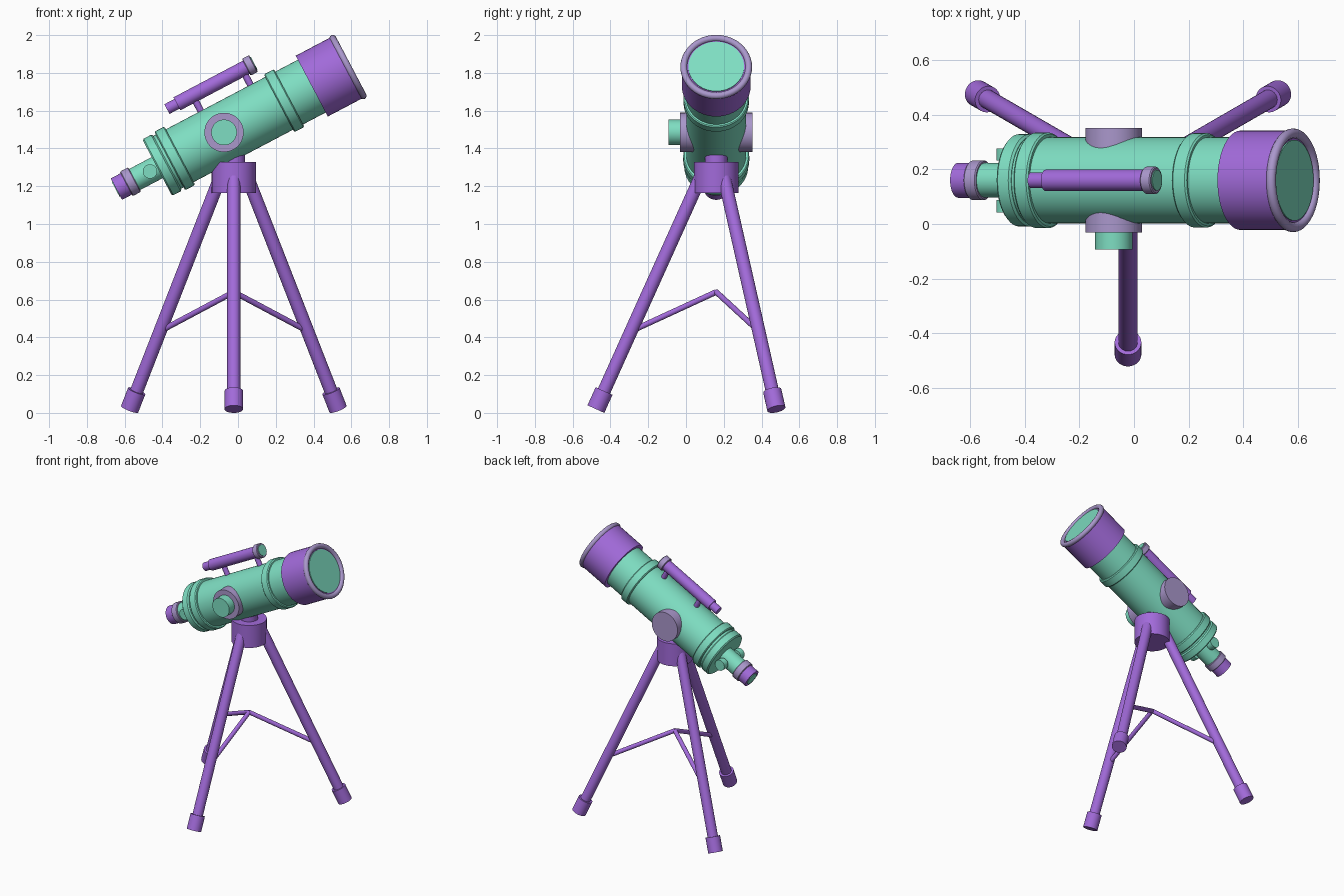
import bpy, bmesh, math
from mathutils import Matrix, Vector

if "Cube" in bpy.data.objects:
    bpy.data.objects.remove(bpy.data.objects["Cube"])


def mat(name, rgb):
    m = bpy.data.materials.new(name)
    m.diffuse_color = (*rgb, 1)
    m.use_nodes = True
    m.node_tree.nodes["Principled BSDF"].inputs["Base Color"].default_value = m.diffuse_color
    return m


GREEN = mat("mint green", (0.21, 0.73, 0.54))
PURPLE = mat("purple", (0.36, 0.145, 0.70))
LAVENDER = mat("pale lavender", (0.40, 0.31, 0.60))


def frame(origin, axis, up=(0, 0, 1)):
    """Matrix whose local z runs along axis and local x leans towards up."""
    z = Vector(axis).normalized()
    x = Vector(up) - z * Vector(up).dot(z)
    x = x.normalized() if x.length > 1e-4 else Vector((1, 0, 0))
    m = Matrix((x, z.cross(x), z)).transposed().to_4x4()
    m.translation = Vector(origin)
    return m


def lathe(name, profile, m, material, seg=48, closed=False):
    """Revolve (radius, height) points about local z of matrix m."""
    bm = bmesh.new()
    vs = [bm.verts.new((r, 0, h)) for r, h in profile]
    es = [bm.edges.new(p) for p in zip(vs, vs[1:])]
    if closed:
        es.append(bm.edges.new((vs[-1], vs[0])))
    bmesh.ops.spin(bm, geom=vs + es, cent=(0, 0, 0), axis=(0, 0, 1),
                   angle=2 * math.pi, steps=seg, use_merge=False)
    bmesh.ops.remove_doubles(bm, verts=bm.verts, dist=1e-5)
    bmesh.ops.recalc_face_normals(bm, faces=bm.faces)
    bm.transform(m)
    me = bpy.data.meshes.new(name)
    bm.to_mesh(me)
    bm.free()
    me.materials.append(material)
    ob = bpy.data.objects.new(name, me)
    bpy.context.collection.objects.link(ob)
    bpy.ops.object.select_all(action='DESELECT')
    ob.select_set(True)
    bpy.context.view_layer.objects.active = ob
    bpy.ops.object.shade_smooth_by_angle(angle=math.radians(35))
    return ob


def cyl(name, r, a, b, m, material, seg=48, bevel=0.0):
    lathe(name, [(0, a), (r - bevel, a), (r, a + bevel),
                 (r, b - bevel), (r - bevel, b), (0, b)], m, material, seg)


def rod(name, r, p, q, material, seg=24):
    p, q = Vector(p), Vector(q)
    cyl(name, r, 0, (q - p).length, frame(p, q - p), material, seg)


CY = 0.16
TILT = math.radians(27.8)
U = Vector((math.cos(TILT), 0, math.sin(TILT)))
N = Vector((-math.sin(TILT), 0, math.cos(TILT)))
O = Vector((-0.074, CY, 1.485))
T = frame(O, U)                       # main tube frame
F = frame(O + N * 0.25, U)            # finder frame
S = frame(O, (0, -1, 0))              # sideways frame

# Main tube with its bands
cyl("main_tube", 0.158, -0.39, 0.54, T, GREEN)
cyl("front_band", 0.173, 0.33, 0.39, T, GREEN, bevel=0.006)
cyl("rear_band", 0.175, -0.325, -0.265, T, GREEN, bevel=0.006)
cyl("rear_cell", 0.169, -0.40, -0.34, T, GREEN, bevel=0.008)

# Dew hood, front rim and lens
cyl("dew_hood", 0.182, 0.525, 0.744, T, PURPLE)
rim = [(0.172 + 0.018 * math.cos(a), 0.742 + 0.018 * math.sin(a))
       for a in (i * math.pi / 6 for i in range(12))]
lathe("front_rim", rim, T, LAVENDER, closed=True)
cyl("front_lens", 0.148, 0.742, 0.749, T, GREEN)

# Focuser and eyepiece
cyl("focuser_tube", 0.063, -0.55, -0.39, T, GREEN)
cyl("eyepiece_ring", 0.073, -0.585, -0.535, T, LAVENDER, bevel=0.004)
cyl("eyepiece", 0.064, -0.644, -0.58, T, PURPLE)
cyl("eyepiece_lens", 0.045, -0.648, -0.64, T, GREEN)
K = frame(O - U * 0.443, (0, -1, 0))
cyl("focus_shaft", 0.014, -0.1, 0.1, K, GREEN, 16)
for name, a, b in (("near", 0.073, 0.117), ("far", -0.117, -0.073)):
    cyl("focus_knob_" + name, 0.038, a, b, K, GREEN, 32)

# Side pivot and clamp knob
cyl("side_pivot", 0.104, -0.192, 0.192, S, LAVENDER)
cyl("clamp_knob", 0.068, 0.185, 0.253, S, GREEN)

# Finder scope on two posts
cyl("finder_tube", 0.039, -0.15, 0.28, F, PURPLE, 32)
cyl("finder_eyepiece", 0.029, -0.21, -0.14, F, PURPLE, 32)
cyl("finder_rim", 0.05, 0.265, 0.308, F, LAVENDER, 32, 0.004)
cyl("finder_lens", 0.038, 0.3, 0.312, F, GREEN, 32)
for i, s in enumerate((-0.056, 0.241)):
    rod(f"finder_post_{i + 1}", 0.018, O + U * s + N * 0.14,
        O + U * s + N * 0.25, PURPLE, 16)

# Tripod hub
C = Vector((-0.022, CY, 0))
H = Matrix.Translation(C)
cyl("tripod_hub", 0.117, 1.163, 1.327, H, PURPLE)
cyl("hub_post", 0.06, 1.3, 1.38, H, PURPLE, 32)

# Legs, feet and braces
for i, deg in enumerate((-90, 30, 150)):
    d = Vector((math.cos(math.radians(deg)), math.sin(math.radians(deg)), 0))
    foot = C + d * 0.637 + Vector((0, 0, 0.02))
    top = C + d * 0.082 + Vector((0, 0, 1.25))
    along = (top - foot).normalized()
    rod(f"leg_{i + 1}", 0.035, foot + along * 0.02, top, PURPLE)
    rod(f"foot_{i + 1}", 0.049, foot, foot + along * 0.105, PURPLE, 32)
    rod(f"brace_{i + 1}", 0.015, C + Vector((0, 0, 0.64)),
        C + d * 0.445 + Vector((0, 0, 0.435)), PURPLE, 16)
